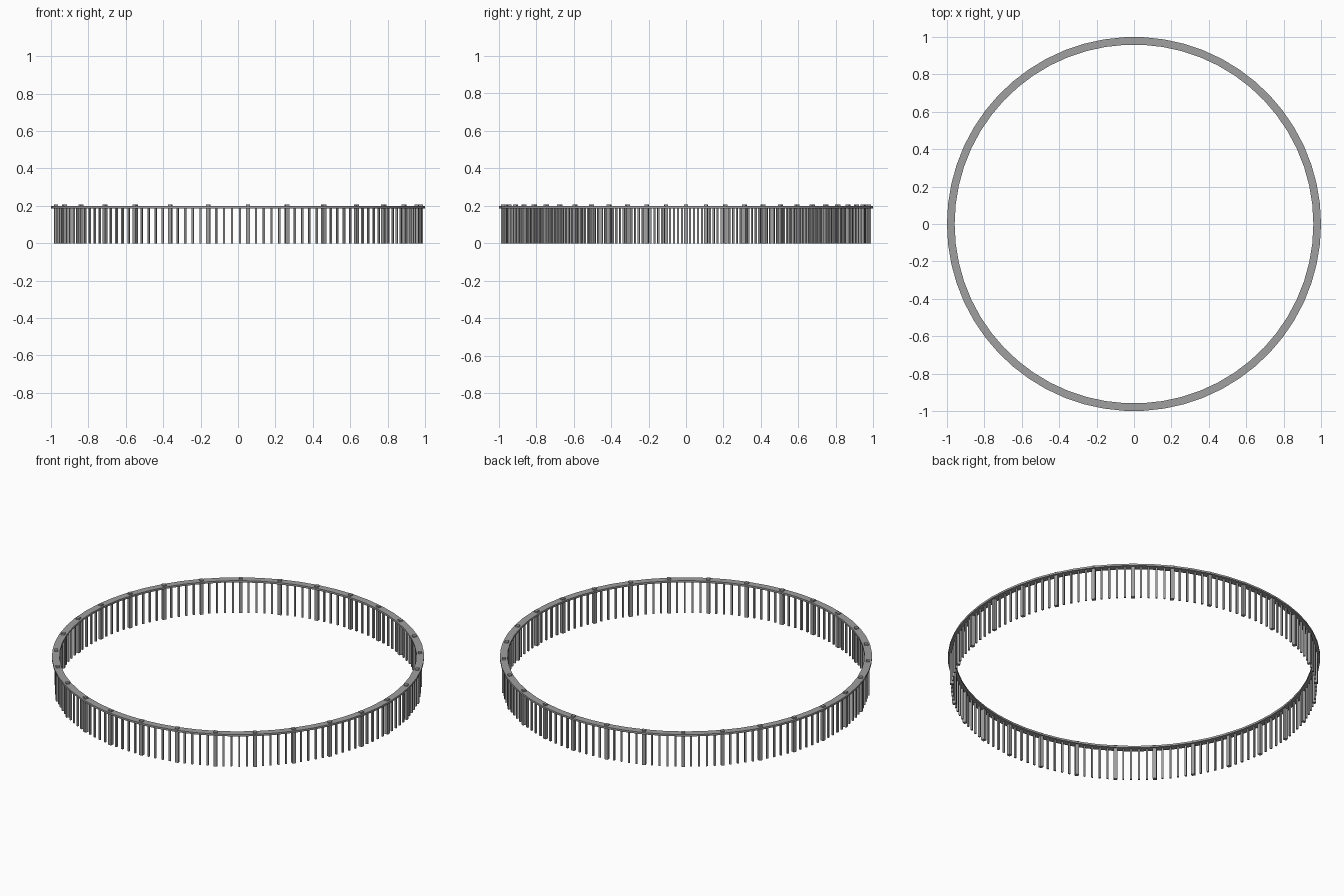
import bpy, bmesh, math
from mathutils import Matrix

if "Cube" in bpy.data.objects:
    bpy.data.objects.remove(bpy.data.objects["Cube"])

POSTS = 29            # main posts round the circle
PER_BAY = 5           # post plus four balusters per bay
R = 0.979             # radius of post centres

metal = bpy.data.materials.new("grey metal")
metal.diffuse_color = (0.35, 0.35, 0.35, 1)
metal.use_nodes = True
metal.node_tree.nodes["Principled BSDF"].inputs["Base Color"].default_value = metal.diffuse_color


def finish(name, bm):
    bmesh.ops.recalc_face_normals(bm, faces=bm.faces)
    me = bpy.data.meshes.new(name)
    bm.to_mesh(me)
    bm.free()
    me.materials.append(metal)
    ob = bpy.data.objects.new(name, me)
    bpy.context.collection.objects.link(ob)
    return ob


def bars(name, angles, width, height):
    """Square upright bars standing on z = 0, turned to face the centre."""
    bm = bmesh.new()
    for a in angles:
        m = (Matrix.Rotation(a, 4, 'Z') @ Matrix.Translation((R, 0, height / 2))
             @ Matrix.Diagonal((width, width, height, 1)))
        bmesh.ops.create_cube(bm, size=1, matrix=m)
    finish(name, bm)


# flat top rail: rectangular profile swept round the circle
SEG = POSTS * 2
bm = bmesh.new()
profile = [(0.959, 0.187), (1.0, 0.187), (1.0, 0.198), (0.959, 0.198)]
rings = [[bm.verts.new((r * math.cos(t), r * math.sin(t), z)) for r, z in profile]
         for t in (math.tau * i / SEG for i in range(SEG))]
for i in range(SEG):
    a, b = rings[i], rings[(i + 1) % SEG]
    for j in range(4):
        k = (j + 1) % 4
        bm.faces.new((a[j], b[j], b[k], a[k]))
finish("top_rail", bm)

# posts poke through the rail; thin balusters stop beneath it
n = POSTS * PER_BAY
step = math.tau / n
bars("main_posts", [i * step for i in range(0, n, PER_BAY)], 0.02, 0.206)
bars("balusters", [i * step for i in range(n) if i % PER_BAY], 0.01, 0.19)
